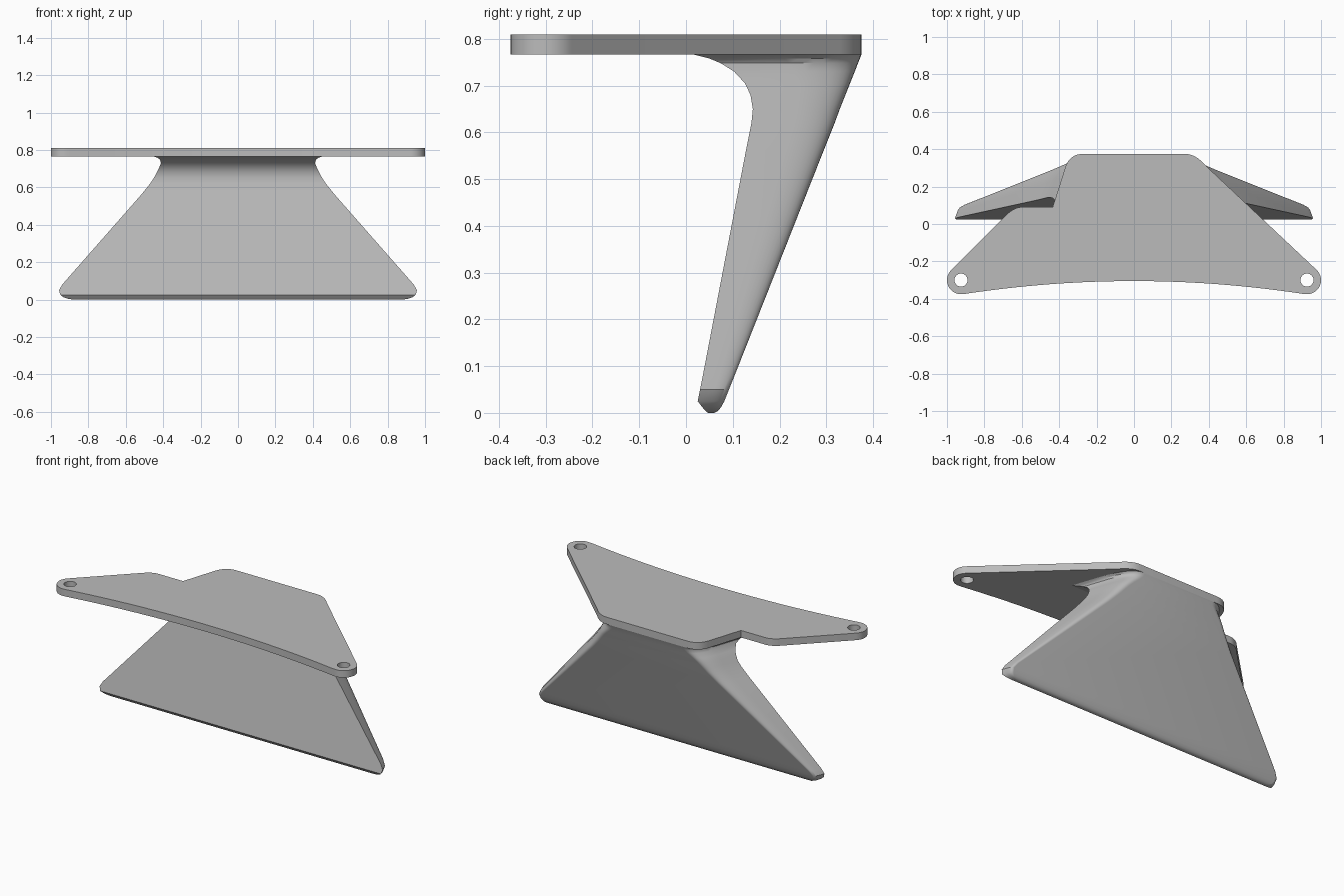
import bpy, bmesh, math
from mathutils import Vector

cube = bpy.data.objects.get("Cube")
if cube:
    bpy.data.objects.remove(cube, do_unlink=True)

grey = bpy.data.materials.new("light grey")
grey.use_nodes = True
colour = (0.5, 0.5, 0.5, 1)
grey.diffuse_color = colour
grey.node_tree.nodes["Principled BSDF"].inputs["Base Color"].default_value = colour


def bend(a, b, c, n=8):
    """Points of a rounded corner from a to c, pulled towards b."""
    a, b, c = Vector(a), Vector(b), Vector(c)
    return [a * (1 - t) ** 2 + b * 2 * t * (1 - t) + c * t * t
            for t in (i / n for i in range(n + 1))]


def arc(x, y, r, start, end, n=20):
    angles = (math.radians(start + (end - start) * i / n) for i in range(n + 1))
    return [Vector((x + r * math.cos(a), y + r * math.sin(a))) for a in angles]


def finish(obj, angle):
    bpy.ops.object.select_all(action='DESELECT')
    obj.select_set(True)
    bpy.context.view_layer.objects.active = obj
    if obj.type == 'CURVE':
        bpy.ops.object.convert(target='MESH')
        obj = bpy.context.object
    obj.data.materials.clear()
    obj.data.materials.append(grey)
    bpy.ops.object.shade_smooth_by_angle(angle=math.radians(angle))


# Mounting plate: rounded outline with a notch on its right and two bolt holes
HX, HY, R = 0.925, -0.3, 0.075
outline = bend((-0.365, 0.31), (-0.34, 0.375), (-0.27, 0.375))[::-1]
outline += bend((-0.435, 0.09), (-0.435, 0.09), (-0.435, 0.09), 1)[:1]
outline += bend((-0.60, 0.09), (-0.635, 0.09), (-0.67, 0.06))
outline += arc(-HX, HY, R, 132, 278)
outline += bend((-0.9, -0.373), (0, -0.237), (0.9, -0.373), 24)
outline += arc(HX, HY, R, 262, 408)
outline += bend((0.38, 0.315), (0.33, 0.375), (0.27, 0.375))

curve = bpy.data.curves.new("mounting_plate", 'CURVE')
curve.dimensions = '2D'
curve.fill_mode = 'BOTH'
curve.extrude = 0.0215
for loop in (outline, arc(HX, HY, 0.035, 0, 345, 23), arc(-HX, HY, 0.035, 0, 345, 23)):
    spline = curve.splines.new('POLY')
    spline.points.add(len(loop) - 1)
    for point, co in zip(spline.points, loop):
        point.co = (co.x, co.y, 0, 1)
    spline.use_cyclic_u = True
plate = bpy.data.objects.new("mounting_plate", curve)
plate.location.z = 0.7875
bpy.context.collection.objects.link(plate)
finish(plate, 30)

# Flared foot: sections of (height, front y, back y, half width at the front)
sections = [
    (0.0, 0.047, 0.06, 0.88), (0.004, 0.042, 0.068, 0.908),
    (0.012, 0.035, 0.075, 0.932), (0.025, 0.025, 0.082, 0.95),
    (0.05, 0.03, 0.092, 0.957), (0.08, 0.036, 0.104, 0.94),
    (0.56, 0.128, 0.294, 0.518), (0.62, 0.14, 0.318, 0.47),
    (0.65, 0.143, 0.329, 0.45), (0.68, 0.138, 0.341, 0.434),
    (0.705, 0.126, 0.351, 0.422), (0.73, 0.103, 0.361, 0.412),
    (0.748, 0.074, 0.368, 0.417), (0.758, 0.05, 0.372, 0.43),
    (0.766, 0.018, 0.375, 0.455),
]
bm = bmesh.new()
rings = []
for z, front, back, w in sections:
    d = back - front
    corner = w - 0.35 * d
    side = [Vector((w, front))]
    side += bend((w - 0.17 * d, front + 0.5 * d), (corner, back),
                 (corner - 0.25 * d, back), 10)
    ring = side + [Vector((-p.x, p.y)) for p in reversed(side)]
    rings.append([bm.verts.new((p.x, p.y, z)) for p in ring])
for low, high in zip(rings, rings[1:]):
    for i in range(len(low)):
        j = (i + 1) % len(low)
        bm.faces.new((low[i], low[j], high[j], high[i]))
bm.faces.new(rings[0][::-1])
bm.faces.new(rings[-1])
bmesh.ops.recalc_face_normals(bm, faces=bm.faces)
mesh = bpy.data.meshes.new("flared_foot")
bm.to_mesh(mesh)
bm.free()
foot = bpy.data.objects.new("flared_foot", mesh)
bpy.context.collection.objects.link(foot)
finish(foot, 35)
